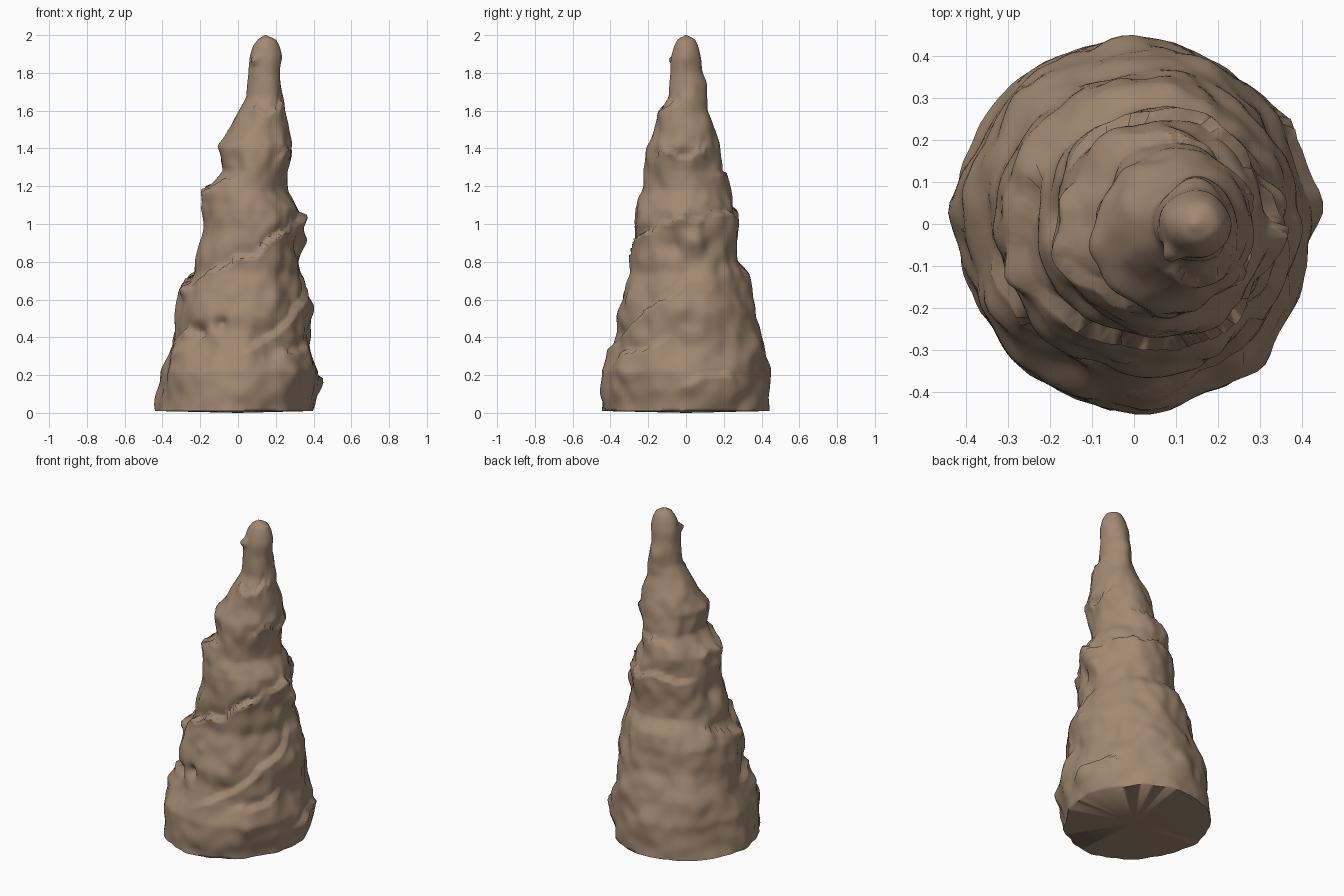
import bpy, bmesh, math
from mathutils import Vector, noise

# z, left x, right x, front y, back y
PROFILE = [
    (0.01, -.43, .39, -.44, .44), (.12, -.42, .415, -.44, .44), (.22, -.405, .42, -.44, .44),
    (.36, -.35, .39, -.385, .42), (.50, -.325, .38, -.36, .375), (.65, -.305, .36, -.32, .355),
    (.74, -.25, .33, -.29, .335), (.80, -.24, .33, -.285, .28), (1.0, -.20, .335, -.275, .265),
    (1.08, -.195, .32, -.27, .25), (1.17, -.165, .265, -.235, .235), (1.28, -.08, .265, -.215, .205),
    (1.41, -.10, .295, -.20, .18), (1.50, -.05, .275, -.165, .16), (1.60, .0, .255, -.14, .12),
    (1.67, .035, .245, -.095, .105), (1.80, .05, .225, -.085, .09), (1.88, .055, .235, -.08, .085),
    (1.94, .07, .22, -.07, .07), (1.98, .10, .20, -.05, .05), (2.0, .14, .15, -.005, .005)]

# ledges of flowed mud: start angle, start z, end angle, end z, overhang
LEDGES = [(-150, .69, -30, .99, .04), (-30, 1.0, 25, 1.03, .03), (-98, .25, 5, .74, .03),
          (-65, .28, -15, .38, .022), (-5, .12, 40, .2, .025), (-170, .38, -125, .40, .03),
          (20, 1.06, 150, 1.03, .025), (50, 1.28, 140, 1.24, .015), (150, .74, 215, .66, .03),
          (-120, 1.6, -10, 1.62, .018), (-60, 1.36, 50, 1.4, .015), (150, 1.2, 250, 1.22, .02)]

# lumps and hollows: angle, z, height, width
LUMPS = [(5, .18, .025, .07), (-130, .42, -.05, .05), (-110, .47, -.04, .03), (-150, .33, .025, .05),
         (-10, 1.02, .02, .05), (10, .92, .03, .05), (-15, .88, -.03, .05), (-5, .55, .025, .06),
         (178, .04, .025, .06), (-85, .10, .015, .06), (-60, .62, .02, .06), (175, .92, -.04, .07),
         (195, 1.16, .025, .06), (220, .9, -.02, .06), (-90, 1.32, .015, .1), (-45, .2, .025, .05),
         (-75, .42, -.02, .06), (20, .7, .015, .06), (140, .35, .015, .08), (-155, .65, .025, .04),
         (-125, 1.87, .03, .022), (85, 1.74, .022, .05), (85, 1.66, .015, .05), (-100, .63, .015, .03),
         (195, 1.42, .015, .04), (0, 1.04, .02, .03)]
STEP = .0165


def section(z):
    for a, b in zip(PROFILE, PROFILE[1:]):
        if z <= b[0]:
            f = max(0, (z - a[0]) / (b[0] - a[0]))
            return [p + (q - p) * f for p, q in zip(a[1:], b[1:])]
    return PROFILE[-1][1:]


def relief(ang, z, r, p):
    """Outward push and vertical snap for a surface point."""
    amp = min(1, r / .2)
    q = Vector((p.x, p.y, p.z * .75))
    d = amp * (.022 * noise.noise(q * 6) + .013 * noise.noise(q * 14 + Vector((5, 3, 1)))) - .004
    dz = 0
    for a0, z0, a1, z1, h in LEDGES:
        u = ((ang - a0) % 360) / (a1 - a0)
        if u < 1:
            c = Vector((math.cos(math.radians(ang)), math.sin(math.radians(ang)), z0 * 20))
            line = z0 + (z1 - z0) * u + .05 * noise.noise(c * 2.6) + .02 * noise.noise(c * 9)
            below = line - z
            fade = min(1, u * 6, (1 - u) * 6)
            if abs(below) <= STEP / 2:
                # row nearest the line becomes the crisp lip
                dz = below
            if below > -STEP / 2:
                d += fade * h * math.exp(-max(0, below) / .09) * .7
            elif below > -.08:
                d -= fade * h * .45 * (1 + below / .08)
    for a, lz, h, w in LUMPS:
        s = math.radians((ang - a + 180) % 360 - 180) * r
        d += h * math.exp(-(s * s + (z - lz) ** 2) / (w * w))
    return d, dz


def surface_point(ang, z):
    l, rt, f, b = section(z)
    rx, ry = (rt - l) / 2, (b - f) / 2
    c, s = math.cos(math.radians(ang)), math.sin(math.radians(ang))
    r = (rx + ry) / 2
    p = Vector(((l + rt) / 2 + rx * c, (f + b) / 2 + ry * s, z))
    d, dz = relief(ang, z, r, p) if r > .02 else (0, 0)
    return p + Vector((c * d, s * d, dz))


# Mound body: lofted rings with relief, closed at base and tip
N = 110
zs = [.01 + i * STEP for i in range(117)] + [1.945, 1.96, 1.975, 1.985, 1.993, 2.0]
bm = bmesh.new()
rings = [[bm.verts.new(surface_point(360 * k / N, z)) for k in range(N)] for z in zs]
for lo, hi in zip(rings, rings[1:]):
    for k in range(N):
        j = (k + 1) % N
        bm.faces.new((lo[k], lo[j], hi[j], hi[k]))
bm.faces.new(rings[-1])
base = bm.verts.new((0, 0, 0))
for k in range(N):
    bm.faces.new((rings[0][(k + 1) % N], rings[0][k], base))
bmesh.ops.recalc_face_normals(bm, faces=bm.faces)
me = bpy.data.meshes.new("mound_body")
bm.to_mesh(me)
bm.free()
mound = bpy.data.objects.new("mound_body", me)
bpy.context.collection.objects.link(mound)

# Dried mud colour and smooth shading
mat = bpy.data.materials.new("dried_mud")
mat.diffuse_color = (.36, .25, .17, 1)
me.materials.append(mat)
mound.select_set(True)
bpy.context.view_layer.objects.active = mound
bpy.ops.object.shade_smooth_by_angle(angle=math.radians(80))
